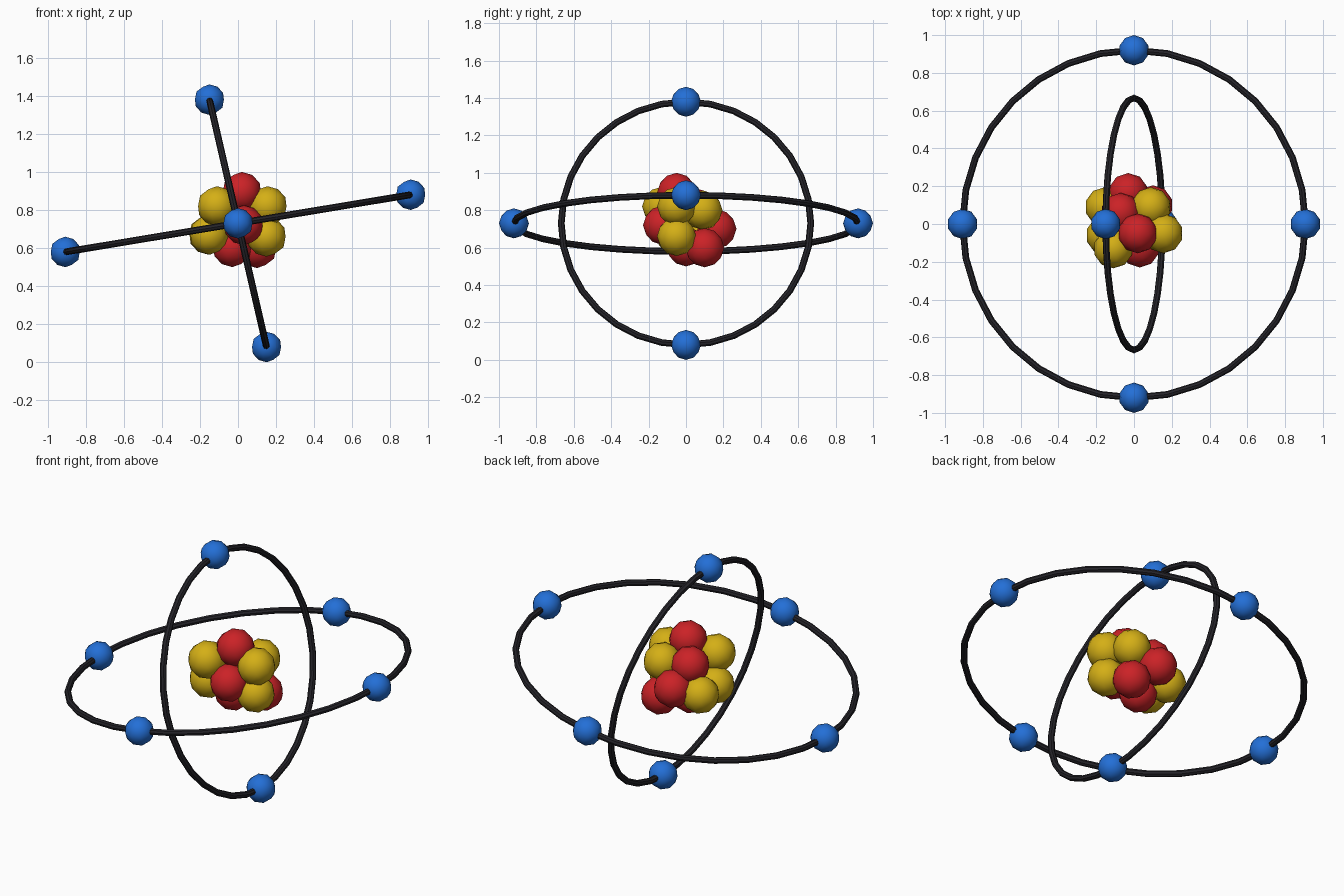
import bpy
from math import radians, sin, cos
from mathutils import Vector, Matrix

default_cube = bpy.data.objects.get("Cube")
if default_cube:
    bpy.data.objects.remove(default_cube, do_unlink=True)

CENTRE = Vector((0, 0, 0.73))


def material(name, rgb):
    mat = bpy.data.materials.new(name)
    mat.use_nodes = True
    colour = (*rgb, 1)
    mat.diffuse_color = colour
    bsdf = next(n for n in mat.node_tree.nodes if n.type == "BSDF_PRINCIPLED")
    bsdf.inputs["Base Color"].default_value = colour
    return mat


red = material("red", (0.6, 0.016, 0.02))
yellow = material("yellow", (0.66, 0.43, 0.008))
blue = material("blue", (0.017, 0.16, 0.68))
charcoal = material("charcoal", (0.018, 0.017, 0.022))


def finish(name, mat):
    obj = bpy.context.object
    obj.name = name
    obj.data.materials.append(mat)
    bpy.ops.object.shade_smooth_by_angle(angle=radians(30))
    return obj


def ball(name, offset, radius, mat):
    bpy.ops.mesh.primitive_ico_sphere_add(
        subdivisions=2, radius=radius, location=CENTRE + Vector(offset))
    return finish(name, mat)


def orbit(name, radius, tilt, electron_angles):
    # Tilted ring with electrons spaced along it
    bpy.ops.mesh.primitive_torus_add(
        major_radius=radius, minor_radius=0.018, major_segments=32,
        minor_segments=8, location=CENTRE, rotation=(0, radians(tilt), 0))
    finish(name + "_ring", charcoal)
    turn = Matrix.Rotation(radians(tilt), 3, "Y")
    for i, degrees in enumerate(electron_angles):
        a = radians(degrees)
        spot = turn @ Vector((radius * cos(a), radius * sin(a), 0))
        ball(f"{name}_electron_{i + 1}", spot, 0.08, blue)


orbit("outer", 0.92, -9.4, (0, 90, 180, 270))
orbit("inner", 0.667, -103, (0, 180))

# Nucleus: a cluster of overlapping balls, offsets from the centre
protons = [(0.02, -0.05, 0.165), (0.1, 0.1, -0.13), (0.03, -0.125, -0.01),
           (-0.03, 0.0, -0.125), (-0.07, 0.06, 0.08), (-0.03, 0.165, -0.03)]
neutrons = [(-0.11, -0.13, 0.09), (0.155, -0.05, 0.09), (0.09, 0.09, 0.07),
            (-0.15, -0.06, -0.06), (0.15, -0.05, -0.07), (-0.155, 0.09, -0.06)]
for name, offsets, mat in (("proton", protons, red), ("neutron", neutrons, yellow)):
    for i, offset in enumerate(offsets):
        ball(f"{name}_{i + 1}", offset, 0.105, mat)
